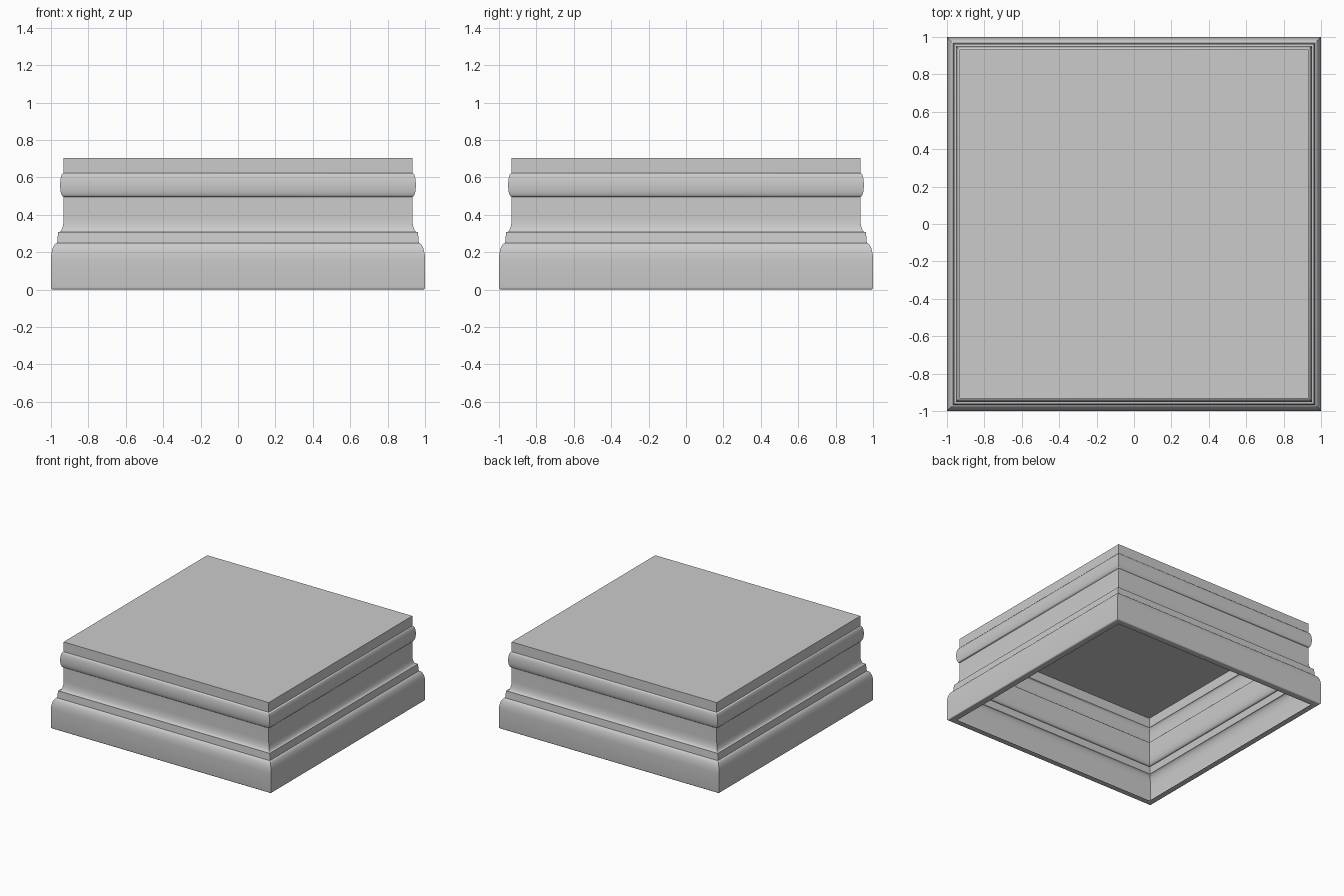
import bpy, bmesh, math

if "Cube" in bpy.data.objects:
    bpy.data.objects.remove(bpy.data.objects["Cube"])


def arc(cx, cz, rx, rz, a0, a1, n):
    """Elliptical arc of (half width, height) points, angles in degrees."""
    pts = []
    for i in range(n + 1):
        a = math.radians(a0 + (a1 - a0) * i / n)
        pts.append((cx + rx * math.cos(a), cz + rz * math.sin(a)))
    return pts


# Moulding profile from the underside lip to the top edge
profile = [(0.945, 0.0)]
profile += arc(0.988, 0.012, 0.012, 0.012, -90, 0, 4)      # rounded foot
profile += arc(0.965, 0.16, 0.035, 0.09, 0, 80, 10)        # plinth shoulder
profile += [(0.967, 0.25), (0.962, 0.307)]                 # narrow fillet
profile += arc(0.957, 0.385, 0.025, 0.078, 265, 180, 10)   # hollow cove
profile += [(0.932, 0.495)]
profile += arc(0.934, 0.56, 0.017, 0.063, -90, 90, 14)     # rounded bead
profile += [(0.932, 0.625), (0.932, 0.705)]                # top band

# Sweep the profile around a square and cap the top, leaving the base open
bm = bmesh.new()
rings = [[bm.verts.new((sx * r, sy * r, z))
          for sx, sy in ((-1, -1), (1, -1), (1, 1), (-1, 1))]
         for r, z in profile]
for low, high in zip(rings, rings[1:]):
    for i in range(4):
        j = (i + 1) % 4
        bm.faces.new((low[i], low[j], high[j], high[i]))
bm.faces.new(rings[-1])

mesh = bpy.data.meshes.new("square_plinth")
bm.to_mesh(mesh)
bm.free()
plinth = bpy.data.objects.new("square_plinth", mesh)
bpy.context.collection.objects.link(plinth)

# Smooth mouldings with crisp corners
bpy.context.view_layer.objects.active = plinth
plinth.select_set(True)
bpy.ops.object.shade_smooth_by_angle(angle=math.radians(35))
